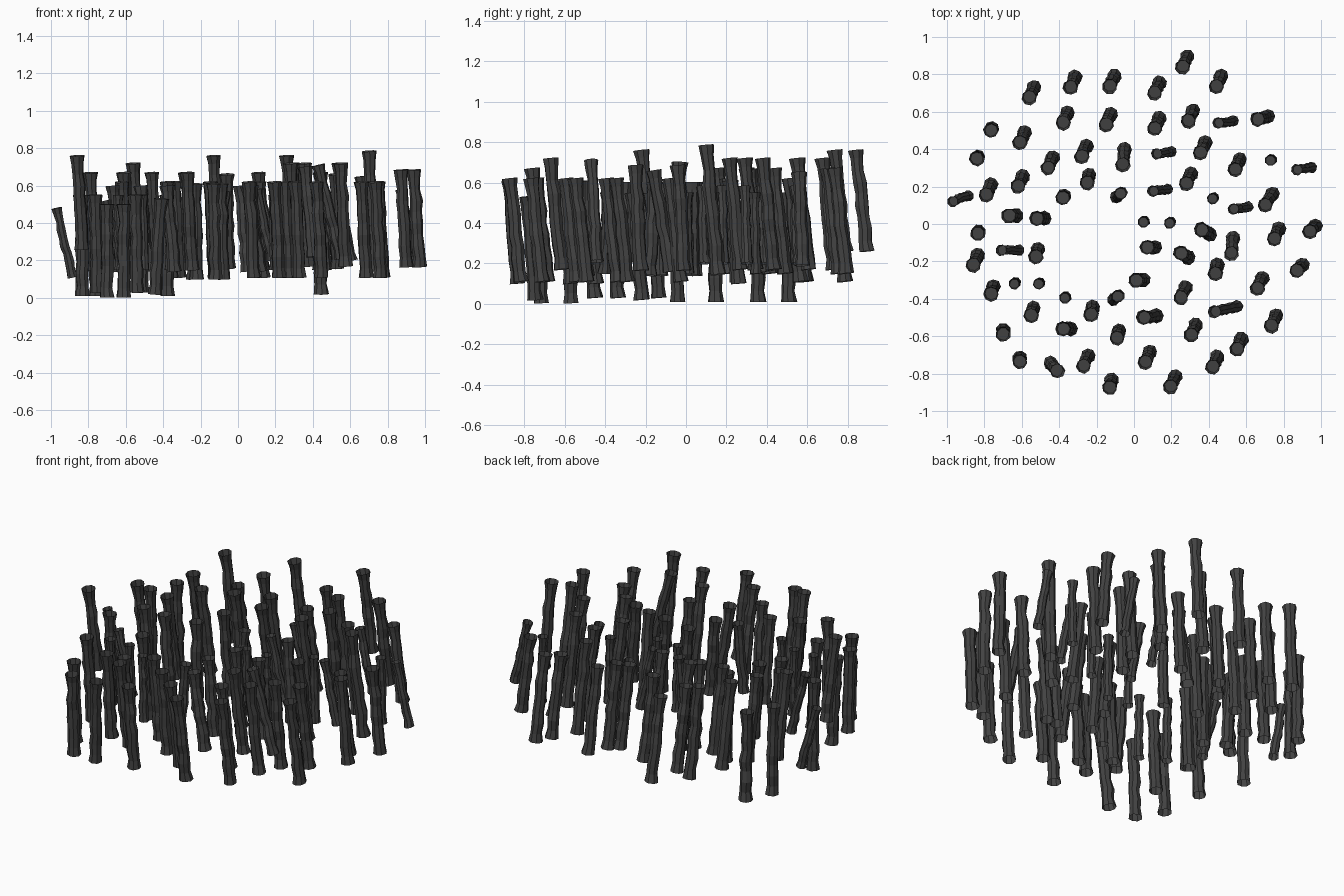
import bpy, bmesh, math, random
from mathutils import Vector

if "Cube" in bpy.data.objects:
    bpy.data.objects.remove(bpy.data.objects["Cube"])

random.seed(7)
mat = bpy.data.materials.new("charcoal")
mat.diffuse_color = (0.055, 0.055, 0.055, 1)
mat.use_nodes = True
mat.node_tree.nodes["Principled BSDF"].inputs["Base Color"].default_value = mat.diffuse_color

SIDES = 8
# knobbly stalk profile: (fraction from foot to tip, relative radius)
PROFILE = [(0, 0.98), (0.1, 0.8), (0.22, 0.86), (0.34, 0.78), (0.45, 0.84), (0.57, 0.76),
           (0.68, 0.84), (0.8, 0.72), (0.92, 0.82), (1, 1.0)]
FLOOR = 8               # profile ring that closes the cup at the tip


def stalk(name, tip, foot, radius):
    """A faceted, slightly wobbly stalk with a flared, cupped tip and open foot."""
    bm = bmesh.new()
    axis = (tip - foot).normalized()
    u = Vector((0, 1, 0)).cross(axis).normalized()
    v = axis.cross(u)
    turn = random.uniform(0, 1)
    rings = []
    for t, r in PROFILE:
        c = foot.lerp(tip, t)
        if 0 < t < 0.9:
            c += u * random.uniform(-0.004, 0.004) + v * random.uniform(-0.004, 0.004)
        ring = []
        for i in range(SIDES):
            a = turn + 2 * math.pi * i / SIDES
            rr = radius * r * random.uniform(0.94, 1.06)
            ring.append(bm.verts.new(c + (u * math.cos(a) + v * math.sin(a)) * rr))
        rings.append(ring)
    for lo, hi in zip(rings, rings[1:]):
        for i in range(SIDES):
            j = (i + 1) % SIDES
            bm.faces.new((lo[i], lo[j], hi[j], hi[i]))
    bm.faces.new(rings[FLOOR])
    me = bpy.data.meshes.new(name)
    bm.to_mesh(me)
    bm.free()
    me.materials.append(mat)
    bpy.context.collection.objects.link(bpy.data.objects.new(name, me))


def clump(name, height, length, radius, lean, spots):
    """Stalks sharing tip height, length and lean (foot offset from tip)."""
    for n, (x, y) in enumerate(spots):
        tip = Vector((x, y, height))
        foot = Vector((x + lean[0], y + lean[1], max(height - length, 0.003)))
        stalk(f"{name}_{n + 1}", tip, foot, radius)


R, T = 0.041, 0.031     # thick and thin stalks
BACK = (0.025, 0.055)   # usual lean

# tall stalks
clump("tallest_stalk", 0.76, 0.5, R, BACK, [(.26, .84), (-.13, .735), (-.86, -.22)])
clump("tall_right_stalk", 0.785, 0.64, R, (.04, .06), [(.70, .10)])
clump("tall_stalk", 0.72, 0.55, R, BACK,
      [(-.56, .675), (.355, .38), (.55, -.67), (.54, .29), (.29, .55), (.28, .215)])
clump("right_edge_stalk", 0.685, 0.52, R, (.03, .03), [(.94, -.04), (.87, -.25)])
clump("upper_stalk", 0.67, 0.52, R, BACK,
      [(.44, .735), (.11, .70), (-.61, .435), (-.79, .155), (-.46, .30),
       (-.28, .36), (-.27, -.76)])

# middle stalks
clump("middle_stalk", 0.62, 0.51, R, BACK,
      [(-.34, .73), (-.38, .54), (-.15, .53), (.11, .51), (.66, -.345), (.25, -.395),
       (.735, -.545), (.42, -.765), (.195, -.87), (.305, -.595), (-.62, .20), (.75, -.08), (.06, -.74)])
clump("steep_stalk", 0.61, 0.51, R, (.01, .04),
      [(-.25, .22), (-.13, -.875), (-.09, -.61), (-.23, -.485)])
clump("low_right_stalk", 0.55, 0.53, R, (.01, .045), [(.435, -.265)])
clump("rearward_stalk", 0.66, 0.5, R, (.01, .085), [(-.06, .315), (.52, -.16)])
clump("side_lean_stalk", 0.6, 0.46, R, (.04, 0),
      [(-.67, .045), (-.52, .03), (-.38, -.56), (.07, -.125), (.01, -.30)])
clump("forward_lean_stalk", 0.7, 0.48, R, (.045, -.025), [(.36, -.03)])
clump("front_lean_stalk", 0.6, 0.46, R, (.04, -.025), [(.25, -.155)])
clump("right_back_stalk", 0.65, 0.46, R, (.055, .015), [(.66, .56)])

# low stalks on the left
clump("low_stalk", 0.55, 0.52, R, (.012, .04),
      [(-.55, -.49), (-.765, -.375), (-.525, -.175)])
clump("low_front_stalk", 0.5, 0.497, R, (0, .02), [(-.61, -.735), (-.70, -.59)])
clump("low_splayed_stalk", 0.53, 0.51, R, (-.035, .04), [(-.41, -.785)])
clump("upright_stalk", 0.55, 0.54, R, (.005, .008),
      [(-.765, .5), (-.84, .35), (-.38, .14), (-.835, -.05)])

# thin stalks
clump("thin_upright_stalk", 0.55, 0.4, T, (.006, .005),
      [(.73, .34), (.42, .135), (.19, .005), (.05, .01), (-.64, -.32), (-.51, -.32), (-.37, -.395)])
clump("thin_slanted_stalk", 0.58, 0.38, T, (.08, .012),
      [(.45, .54), (.87, .29), (.12, .375), (.1, .175), (.53, .08)])
clump("thin_left_stalk", 0.48, 0.37, T, (.085, .03), [(-.97, .12)])
clump("low_slanted_stalk", 0.52, 0.38, T, (.095, 0), [(-.71, -.14)])
clump("wide_slanted_stalk", 0.71, 0.5, 0.036, (.12, .03), [(.43, -.47)])
clump("front_slanted_stalk", 0.6, 0.46, R, (.07, .01), [(.05, -.50)])
clump("inward_stalk", 0.57, 0.42, 0.036, (-.025, -.02), [(-.07, .165), (-.085, -.385)])
